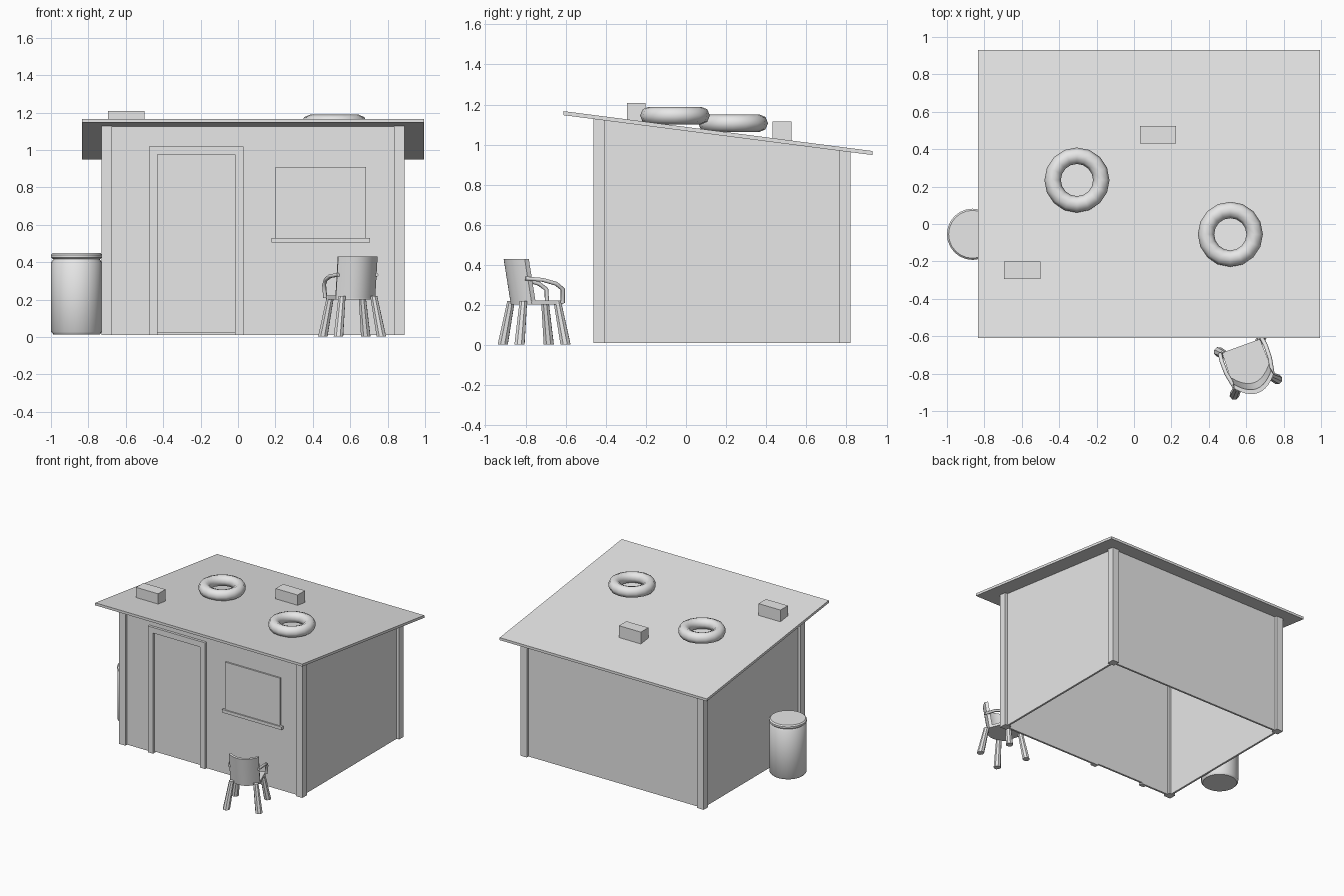
import bpy, bmesh, math
from mathutils import Matrix, Vector

cube = bpy.data.objects.get("Cube")
if cube:
    bpy.data.objects.remove(cube)

grey = bpy.data.materials.new("plain_grey")
grey.use_nodes = True
colour = (0.8, 0.8, 0.8, 1)
grey.diffuse_color = colour
grey.node_tree.nodes["Principled BSDF"].inputs["Base Color"].default_value = colour


def finish(name, bm, smooth=False, matrix=None):
    """Turn a bmesh into a named, coloured object."""
    bmesh.ops.recalc_face_normals(bm, faces=bm.faces)
    mesh = bpy.data.meshes.new(name)
    bm.to_mesh(mesh)
    bm.free()
    mesh.materials.append(grey)
    ob = bpy.data.objects.new(name, mesh)
    bpy.context.collection.objects.link(ob)
    if matrix:
        ob.matrix_world = matrix
    if smooth:
        bpy.ops.object.select_all(action='DESELECT')
        ob.select_set(True)
        bpy.context.view_layer.objects.active = ob
        bpy.ops.object.shade_smooth_by_angle(angle=math.radians(40))
    return ob


def roof_z(y):
    """Height of the sloping roof's upper face."""
    return 1.167 - 0.129 * (y + 0.61)


def box(name, x0, x1, y0, y1, low, high):
    """Box whose bottom and top may each be a height or a function of y."""
    bm = bmesh.new()
    bmesh.ops.create_cube(bm, size=1)
    for v in bm.verts:
        v.co.x = x1 if v.co.x > 0 else x0
        v.co.y = y1 if v.co.y > 0 else y0
        level = high if v.co.z > 0 else low
        v.co.z = level(v.co.y) if callable(level) else level
    return finish(name, bm)


def ring_solid(name, rings, smooth=True, matrix=None):
    """Skin a stack of equal-length vertex rings and cap both ends."""
    bm = bmesh.new()
    loops = [[bm.verts.new(p) for p in ring] for ring in rings]
    n = len(loops[0])
    for a, b in zip(loops, loops[1:]):
        for i in range(n):
            j = (i + 1) % n
            bm.faces.new((a[i], a[j], b[j], b[i]))
    bm.faces.new(loops[0])
    bm.faces.new(loops[-1])
    return finish(name, bm, smooth, matrix)


def circle(x, y, z, r, n):
    return [(x + r * math.cos(math.tau * i / n), y + r * math.sin(math.tau * i / n), z)
            for i in range(n)]


def under(y):
    return roof_z(y) - 0.02


# Roof and hut shell, open underneath
box("roof", -0.835, 0.995, -0.61, 0.93, under, roof_z)
L, R, F, B = -0.73, 0.89, -0.46, 0.82
P, INSET, T, BASE = 0.057, 0.022, 0.015, 0.012
for side, x in (("right", L), ("left", R - P)):
    for end, y in (("front", F), ("back", B - P)):
        box(f"{end}_{side}_post", x, x + P, y, y + P, BASE, under)

wl, wr, wf, wb = L + INSET, R - INSET, F + INSET, B - INSET
box("right_wall", wl, wl + T, wf, wb, BASE, under)
box("left_wall", wr - T, wr, wf, wb, BASE, under)
box("back_wall", wl, wr, wb - T, wb, BASE, under)
door_l, door_r, door_top = -0.43, -0.015, 0.975
box("front_wall_right", wl, door_l, wf, wf + T, BASE, under)
box("front_wall_left", door_r, wr, wf, wf + T, BASE, under)
box("wall_above_door", door_l, door_r, wf, wf + T, door_top, under)

# Door with raised frame
box("door", door_l, door_r, wf, wf + T, 0.022, door_top)
jamb = 0.045
box("door_jamb_right", door_l - jamb, door_l, F + 0.002, wf, BASE, door_top)
box("door_jamb_left", door_r, door_r + jamb, F + 0.002, wf, BASE, door_top)
box("door_lintel", door_l - jamb, door_r + jamb, F + 0.002, wf, door_top, 1.02)

# Shuttered window and sill
box("window_panel", 0.2, 0.685, wf - 0.012, wf, 0.53, 0.91)
box("window_sill", 0.18, 0.707, F, wf, 0.505, 0.53)

# Weights on the roof: two bricks and two tyres
for name, x, y, z in (("front_brick", -0.597, -0.248, 1.158),
                      ("back_brick", 0.128, 0.478, 1.065)):
    box(name, x - 0.097, x + 0.097, y - 0.047, y + 0.047, z - 0.05, z + 0.05)

for name, x, y, z in (("front_tyre", 0.515, -0.055, 1.145),
                      ("back_tyre", -0.305, 0.235, 1.107)):
    bpy.ops.mesh.primitive_torus_add(location=(x, y, z), major_segments=16,
                                     minor_segments=8, major_radius=0.13,
                                     minor_radius=0.044)
    tyre = bpy.context.object
    tyre.name = name
    tyre.data.materials.append(grey)
    bpy.ops.object.shade_smooth_by_angle(angle=math.radians(50))

# Barrel with a separate lid
bx, by = -0.863, -0.055
body = ((0.015, 0.125), (0.028, 0.136), (0.4, 0.136), (0.414, 0.125), (0.43, 0.122))
lid = ((0.418, 0.128), (0.426, 0.137), (0.44, 0.137), (0.449, 0.128))
ring_solid("barrel", [circle(bx, by, z, r, 24) for z, r in body])
ring_solid("barrel_lid", [circle(bx, by, z, r, 24) for z, r in lid])

# Chair, built facing +y and then turned into place
place = Matrix.Translation((0.61, -0.757, 0)) @ Matrix.Rotation(math.radians(20), 4, 'Z')
HALF = 0.112
xs = [HALF * i / 5 for i in range(-5, 6)]


def bow(x, back):
    return back + 0.065 * (x / HALF) ** 2


seat = [(x, bow(x, -0.118)) for x in xs] + [(HALF - 0.004, 0.112), (0.004 - HALF, 0.112)]
ring_solid("chair_seat", [[(x, y, z) for x, y in seat] for z in (0.202, 0.222)],
           matrix=place)

rings = []
for z, back in ((0.205, -0.118), (0.43, -0.156)):
    rings.append([(x, bow(x, back), z) for x in xs]
                 + [(x * 0.95, bow(x, back) + 0.024, z) for x in reversed(xs)])
ring_solid("chair_backrest", rings, matrix=place)

for sx, side in ((-1, "right"), (1, "left")):
    for sy, end in ((1, "front"), (-1, "back")):
        ring_solid(f"chair_{end}_{side}_leg",
                   [circle(sx * 0.122, sy * 0.122, 0.004, 0.027, 8),
                    circle(sx * 0.09, sy * 0.09, 0.22, 0.02, 8)], matrix=place)
    # Bent armrest rod
    curve = bpy.data.curves.new(f"chair_{side}_arm", 'CURVE')
    curve.dimensions = '3D'
    curve.bevel_depth = 0.011
    curve.bevel_resolution = 1
    curve.use_fill_caps = True
    curve.materials.append(grey)
    path = [(0.108, -0.085, 0.333), (0.124, 0, 0.326), (0.125, 0.07, 0.307),
            (0.12, 0.108, 0.28), (0.113, 0.11, 0.21)]
    spline = curve.splines.new('POLY')
    spline.points.add(len(path) - 1)
    for point, (x, y, z) in zip(spline.points, path):
        point.co = (sx * x, y, z, 1)
    arm = bpy.data.objects.new(f"chair_{side}_arm", curve)
    bpy.context.collection.objects.link(arm)
    arm.matrix_world = place
